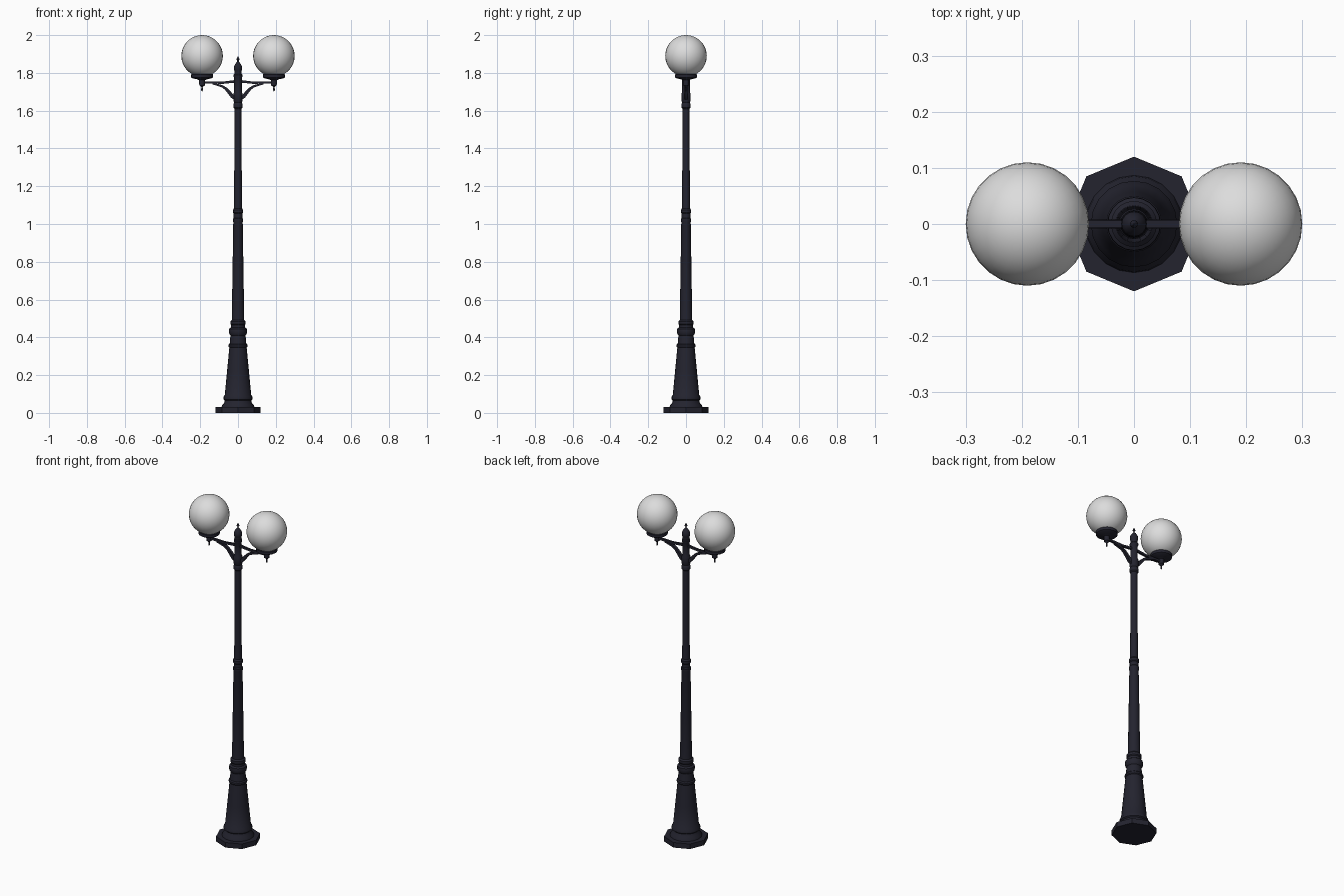
import bpy, math
from mathutils import Vector

if "Cube" in bpy.data.objects:
    bpy.data.objects.remove(bpy.data.objects["Cube"])


def material(name, rgb):
    m = bpy.data.materials.new(name)
    m.diffuse_color = (*rgb, 1)
    m.use_nodes = True
    m.node_tree.nodes["Principled BSDF"].inputs["Base Color"].default_value = m.diffuse_color
    return m


IRON = material("dark iron", (0.017, 0.017, 0.028))
GLASS = material("frosted glass", (0.72, 0.72, 0.72))


def finish(ob, mat, angle=35):
    ob.data.materials.append(mat)
    bpy.ops.object.select_all(action='DESELECT')
    bpy.context.view_layer.objects.active = ob
    ob.select_set(True)
    bpy.ops.object.shade_smooth_by_angle(angle=math.radians(angle))
    return ob


def lathe(name, profile, sides, mat, x=0.0):
    """Revolve (radius, height) points around a vertical axis, with capped ends."""
    verts, faces = [], []
    for r, z in profile:
        for i in range(sides):
            a = 2 * math.pi * i / sides
            verts.append((r * math.cos(a), r * math.sin(a), z))
    for k in range(len(profile) - 1):
        for i in range(sides):
            j = (i + 1) % sides
            faces.append((k * sides + i, k * sides + j,
                          (k + 1) * sides + j, (k + 1) * sides + i))
    faces.append(tuple(reversed(range(sides))))
    faces.append(tuple(range(len(verts) - sides, len(verts))))
    me = bpy.data.meshes.new(name)
    me.from_pydata(verts, [], faces)
    ob = bpy.data.objects.new(name, me)
    ob.location.x = x
    bpy.context.collection.objects.link(ob)
    return finish(ob, mat)


def bar(name, path, half_y, half_t, mat):
    """Sweep a rectangular section along an (x, z) path; half_t is per point."""
    pts = [Vector((x, 0, z)) for x, z in path]
    verts, faces = [], []
    for k, p in enumerate(pts):
        d = (pts[min(k + 1, len(pts) - 1)] - pts[max(k - 1, 0)]).normalized()
        n = Vector((-d.z, 0, d.x)) * half_t[k]
        y = Vector((0, half_y, 0))
        verts += [p + n + y, p + n - y, p - n - y, p - n + y]
    for k in range(len(pts) - 1):
        for i in range(4):
            j = (i + 1) % 4
            faces.append((4 * k + i, 4 * k + 4 + i, 4 * k + 4 + j, 4 * k + j))
    last = 4 * (len(pts) - 1)
    faces += [(0, 1, 2, 3), (last + 3, last + 2, last + 1, last)]
    me = bpy.data.meshes.new(name)
    me.from_pydata(verts, [], faces)
    me.flip_normals() if path[-1][0] < 0 else None
    ob = bpy.data.objects.new(name, me)
    bpy.context.collection.objects.link(ob)
    # mirror to the other side of the post
    ob.modifiers.new("mirror", 'MIRROR').use_axis[0] = True
    return finish(ob, mat)


# octagonal foot
lathe("base_plate", [(0.12, 0), (0.12, 0.03)], 8, IRON)

# flared pedestal with its collars
lathe("pedestal", [
    (0.087, 0.028), (0.085, 0.04), (0.074, 0.052), (0.070, 0.066),
    (0.077, 0.072), (0.077, 0.085), (0.070, 0.095), (0.058, 0.22),
    (0.046, 0.345), (0.050, 0.35), (0.050, 0.36), (0.044, 0.366),
    (0.040, 0.41), (0.047, 0.42), (0.048, 0.435), (0.047, 0.445),
    (0.037, 0.452), (0.037, 0.465), (0.041, 0.47), (0.041, 0.485),
    (0.033, 0.493)], 20, IRON)

# tapered shaft with a band halfway up
lathe("shaft", [
    (0.033, 0.49), (0.025, 1.01), (0.027, 1.015), (0.027, 1.028),
    (0.023, 1.033), (0.023, 1.055), (0.027, 1.06), (0.027, 1.075),
    (0.021, 1.083), (0.018, 1.61), (0.024, 1.616), (0.025, 1.628),
    (0.023, 1.638), (0.018, 1.645)], 16, IRON)

# head that carries the arms, cap and finial
lathe("post_head", [
    (0.018, 1.64), (0.024, 1.65), (0.024, 1.69), (0.020, 1.70),
    (0.020, 1.775), (0.023, 1.78), (0.023, 1.79), (0.019, 1.795),
    (0.019, 1.81), (0.022, 1.815), (0.022, 1.832), (0.016, 1.845),
    (0.009, 1.855), (0.004, 1.86), (0.004, 1.866), (0.007, 1.87),
    (0.007, 1.875), (0.003, 1.882), (0.001, 1.888)], 16, IRON)

# level arms and curved braces
bar("arm", [(0.0, 1.757), (0.08, 1.748), (0.19, 1.750)], 0.006,
    [0.007, 0.006, 0.006], IRON)
bar("brace", [(0.010, 1.662), (0.030, 1.676), (0.048, 1.698), (0.065, 1.717),
              (0.085, 1.730), (0.110, 1.737), (0.135, 1.743)], 0.008,
    [0.010, 0.010, 0.009, 0.007, 0.006, 0.005, 0.004], IRON)

# lamps
for side, x in (("left", -0.19), ("right", 0.19)):
    lathe(side + "_lamp_holder", [
        (0.001, 1.702), (0.005, 1.708), (0.005, 1.716), (0.003, 1.722),
        (0.008, 1.730), (0.015, 1.734), (0.016, 1.762), (0.030, 1.767),
        (0.050, 1.771), (0.058, 1.776), (0.058, 1.792), (0.052, 1.795)],
        20, IRON, x)
    bpy.ops.mesh.primitive_uv_sphere_add(segments=28, ring_count=18,
                                         radius=0.11, location=(x, 0, 1.89))
    globe = bpy.context.object
    globe.name = side + "_globe"
    finish(globe, GLASS, 60)
